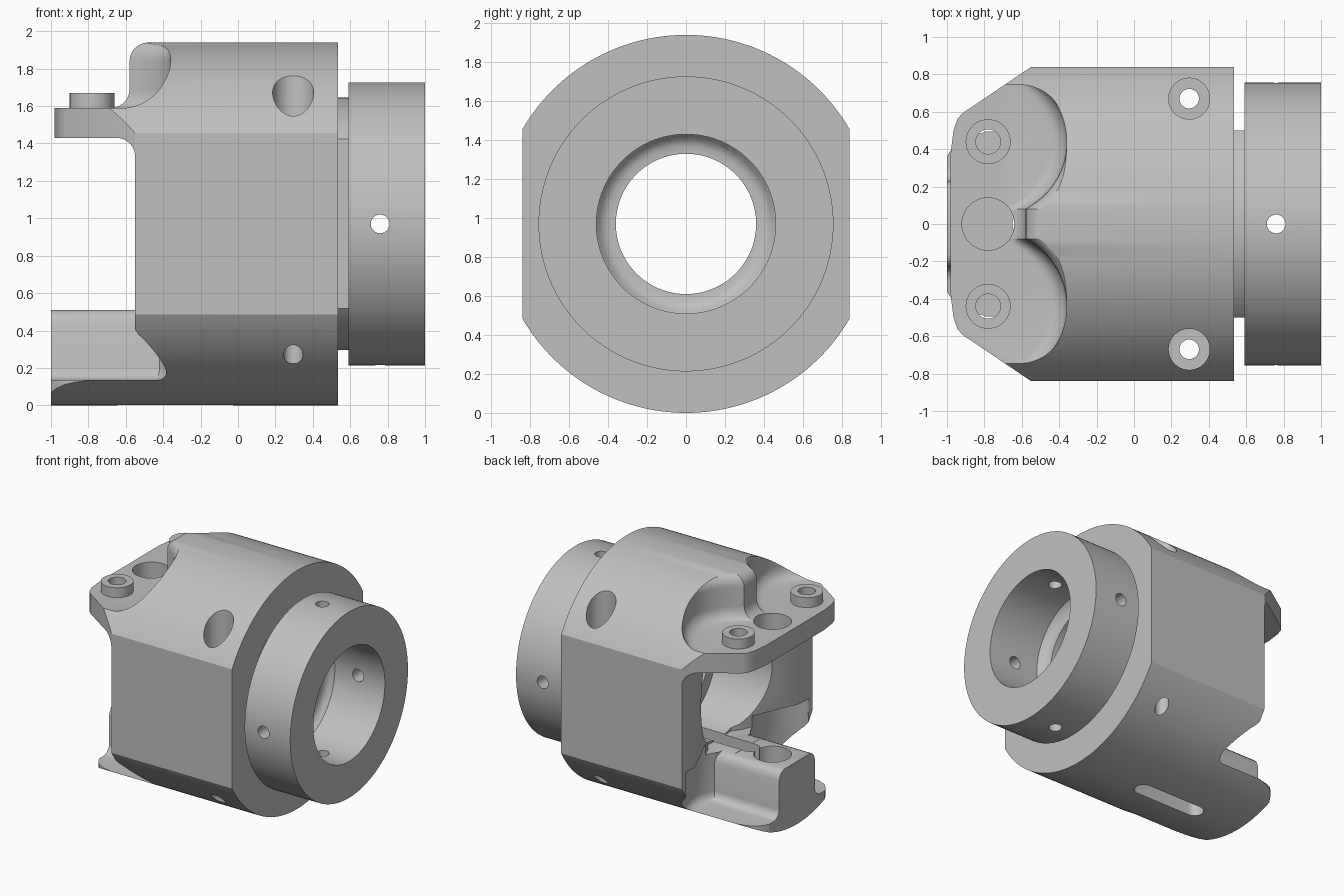
import bpy, bmesh
from math import sin, cos, pi, sqrt, radians

cube = bpy.data.objects.get("Cube")
if cube:
    bpy.data.objects.remove(cube)

grey = bpy.data.materials.new("machined grey")
grey.use_nodes = True
grey.diffuse_color = (0.53, 0.53, 0.53, 1)
grey.node_tree.nodes["Principled BSDF"].inputs["Base Color"].default_value = (0.53, 0.53, 0.53, 1)

AXIS = 0.97  # height of the main axis


def loft(name, loops):
    """Closed solid through equal-length loops of 3D points."""
    bm = bmesh.new()
    rings = [[bm.verts.new(p) for p in loop] for loop in loops]
    n = len(rings[0])
    for a, b in zip(rings, rings[1:]):
        for i in range(n):
            j = (i + 1) % n
            bm.faces.new((a[i], a[j], b[j], b[i]))
    bm.faces.new(rings[0])
    bm.faces.new(rings[-1])
    bmesh.ops.recalc_face_normals(bm, faces=bm.faces)
    mesh = bpy.data.meshes.new(name)
    bm.to_mesh(mesh)
    bm.free()
    obj = bpy.data.objects.new(name, mesh)
    bpy.context.collection.objects.link(obj)
    return obj


def prism_z(name, pts, z0, z1):
    return loft(name, [[(x, y, z) for x, y in pts] for z in (z0, z1)])


def circle(cx, cy, r, n=40):
    return [(cx + r * cos(2 * pi * i / n), cy + r * sin(2 * pi * i / n)) for i in range(n)]


def rod_z(name, x, y, r, z0, z1):
    return prism_z(name, circle(x, y, r), z0, z1)


def turned(name, profile, flat=9.0, n=128):
    """Round bar along x from (x, radius) pairs, clipped to |y| <= flat."""
    loops = []
    for x, r in profile:
        limit = pi / 2 if flat >= r else math_asin(flat / r)
        if limit == pi / 2:
            pts = circle(0, 0, r, n)
        else:
            arc = [-limit + 2 * limit * i / (n // 2) for i in range(n // 2 + 1)]
            pts = [(r * sin(t), r * cos(t)) for t in arc]
            pts += [(-y, -z) for y, z in pts]
        loops.append([(x, y, AXIS + z) for y, z in pts])
    return loft(name, loops)


def math_asin(v):
    from math import asin
    return asin(v)


def cut(obj, cutters):
    """Subtract the cutters from the part and bake the result."""
    for c in cutters:
        c.hide_render = True
        mod = obj.modifiers.new("cut", 'BOOLEAN')
        mod.operation = 'DIFFERENCE'
        mod.solver = 'EXACT'
        mod.object = c
    bpy.context.view_layer.update()
    deps = bpy.context.evaluated_depsgraph_get()
    mesh = bpy.data.meshes.new_from_object(obj.evaluated_get(deps))
    obj.modifiers.clear()
    obj.data = mesh


def lobe_edge(y, wall):
    """Plan curve of the two scooped lobes, never left of the wall."""
    d = 0.16 - (abs(y) - 0.44) ** 2
    return max(wall, -0.76 + sqrt(d)) if d > 0 else wall


# Main parts
body = turned("body", [(-1.0, 0.97), (0.535, 0.97)], flat=0.84)
neck = turned("neck", [(0.52, 0.675), (0.6, 0.675)], flat=0.5)
ring = turned("end_ring", [(0.59, 0.757), (1.0, 0.757)])

# Stepped bore
bore = turned("bore_cutter", [(-0.6, 0.457), (0.05, 0.457), (0.051, 0.36), (0.5, 0.36),
                              (0.501, 0.4), (0.515, 0.43), (0.55, 0.46), (1.1, 0.46)])

cutters = []

# Gap between the upper and lower tongues, with a fillet under the upper one
fillet = [(-0.65 + 0.1 * cos(t * pi / 16), 1.33 + 0.1 * sin(t * pi / 16)) for t in range(9)]
gap = [(-1.2, 0.51), (-0.55, 0.51)] + fillet + [(-1.2, 1.43)]
cutters.append(loft("gap_cutter", [[(x, y, z) for x, z in gap] for y in (-1, 1)]))

# Tapered mouth leading into the bore
cutters.append(prism_z("mouth_cutter", [(-0.6, -0.78), (-0.345, -0.21), (-0.3, -0.15),
                                        (-0.3, 0.15), (-0.345, 0.21), (-0.6, 0.78)], 0.512, 1.428))

# Upper scooped recess with a fillet at the floor and a rounded top lip
levels = [(1.59 + 0.1 * (1 - cos(t)), 0.1 * (1 - sin(t))) for t in [i * pi / 12 for i in range(7)]]
levels += [(1.84 + 0.1 * sin(t), -0.1 * (1 - cos(t))) for t in [i * pi / 12 for i in range(7)]]
levels.append((2.1, -0.1))
ys = [-1 + i / 50 for i in range(101)]
cutters.append(loft("recess_cutter", [
    [(lobe_edge(y, -0.58) - o, y, z) for y in ys] + [(-1.2, 1, z), (-1.2, -1, z)]
    for z, o in levels]))

for s in (-1, 1):
    # Scoops beside the lower tongue: floor fillet, then rounded tongue edge
    steps = [(0.135 + 0.07 * (1 - cos(t)), 0.07 * (1 - sin(t)), 0.07 * (1 - sin(t)))
             for t in [i * pi / 10 for i in range(6)]]
    steps += [(0.44, 0, 0), (0.48, 0, -0.015), (0.5, 0, -0.035), (0.512, 0, -0.07), (0.6, 0, -0.07)]
    loops = []
    for z, ox, oy in steps:
        start = 0.23 + oy
        row = [start + (1 - start) * i / 40 for i in range(41)]
        loops.append([(lobe_edge(max(y, 0.2), -0.55) - ox, s * y, z) for y in row]
                     + [(-1.2, s, z), (-1.2, s * start, z)])
    cutters.append(loft("scoop_cutter", loops))

    # Plan trim of the upper tongue corners
    trim = [(-0.54, 0.847), (-0.92, 0.59), (-0.945, 0.56), (-0.965, 0.5), (-0.98, 0.38),
            (-0.98, -0.01), (-1.2, -0.01), (-1.2, 1), (-0.54, 1)]
    cutters.append(prism_z("corner_cutter", [(x, s * y) for x, y in trim], 1.2, 2.1))

    # Rounded corners of the lower flange
    trim = [(-1.1, 0.28), (-1, 0.36), (-0.97, 0.41), (-0.93, 0.45), (-0.87, 0.475),
            (-0.8, 0.49), (-0.8, 1), (-1.1, 1)]
    cutters.append(prism_z("flange_cutter", [(x, s * y) for x, y in trim], -0.1, 0.3))

    # Counterbored body holes and tongue screw holes
    cutters.append(rod_z("counterbore_cutter", 0.295, s * 0.67, 0.11, 1.4, 2.1))
    cutters.append(rod_z("body_hole_cutter", 0.295, s * 0.67, 0.052, -0.1, 1.5))
    cutters.append(rod_z("screw_hole_cutter", -0.78, s * 0.44, 0.066, 1.3, 1.8))

# Large pin hole, blind in the lower tongue
cutters.append(rod_z("pin_hole_cutter", -0.78, 0, 0.14, 0.25, 1.8))

# Slot through the floor
half = [(0.07 * cos(i * pi / 12), 0.07 * sin(i * pi / 12)) for i in range(-6, 7)]
slot = [(-0.09 + x, y) for x, y in half] + [(-0.58 - x, -y) for x, y in half]
cutters.append(prism_z("slot_cutter", slot, -0.1, 0.7))

cut(body, [bore] + cutters)
cut(neck, [bore])

# Four radial holes in the ring
hole_z = rod_z("ring_hole_cutter", 0.76, 0, 0.05, -0.1, 2.1)
hole_y = loft("ring_hole_cutter", [[(x, y, AXIS + z) for x, z in circle(0.76, 0, 0.05)] for y in (-1, 1)])
cut(ring, [bore, hole_z, hole_y])

# Raised bosses on the upper tongue
parts = [body, neck, ring]
for s, side in ((-1, "right"), (1, "left")):
    boss = rod_z(side + "_boss", -0.78, s * 0.44, 0.12, 1.58, 1.67)
    hole = rod_z("boss_hole_cutter", -0.78, s * 0.44, 0.066, 1.5, 1.8)
    cut(boss, [hole])
    cutters.append(hole)
    parts.append(boss)

# Remove the helpers, then colour and shade the parts
for c in cutters + [bore, hole_z, hole_y]:
    bpy.data.objects.remove(c)
for p in parts:
    p.data.materials.clear()
    p.data.materials.append(grey)
    bpy.ops.object.select_all(action='DESELECT')
    p.select_set(True)
    bpy.context.view_layer.objects.active = p
    bpy.ops.object.shade_smooth_by_angle(angle=radians(30))
